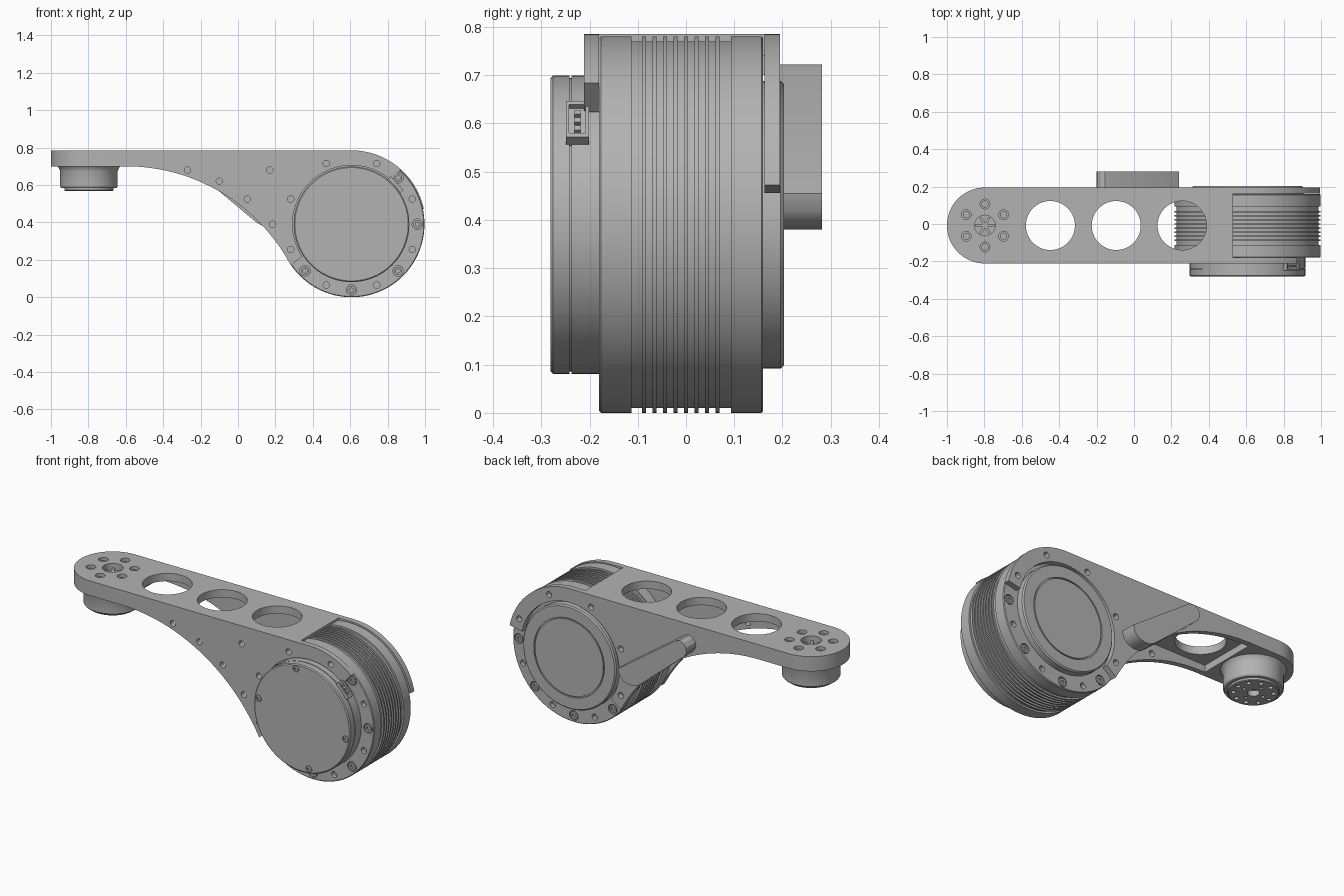
import bpy, bmesh, math
from mathutils import Matrix, Vector

cube = bpy.data.objects.get("Cube")
if cube:
    bpy.data.objects.remove(cube, do_unlink=True)

grey = bpy.data.materials.new("machined_grey")
grey.use_nodes = True
grey.diffuse_color = (0.45, 0.45, 0.45, 1)
grey.node_tree.nodes["Principled BSDF"].inputs["Base Color"].default_value = grey.diffuse_color

MX, MZ, MR = 0.607, 0.39, 0.39      # motor axis and radius
PX, PY = -0.797, -0.008             # wrist pad centre


def finish(name, bm):
    bmesh.ops.recalc_face_normals(bm, faces=bm.faces)
    mesh = bpy.data.meshes.new(name)
    bm.to_mesh(mesh)
    bm.free()
    mesh.materials.append(grey)
    ob = bpy.data.objects.new(name, mesh)
    bpy.context.collection.objects.link(ob)
    return ob


def select(ob):
    bpy.ops.object.select_all(action='DESELECT')
    ob.select_set(True)
    bpy.context.view_layer.objects.active = ob


def smooth(ob):
    select(ob)
    bpy.ops.object.shade_smooth_by_angle(angle=math.radians(30))
    return ob


def boolean(ob, tool, operation='DIFFERENCE'):
    tool.hide_render = True
    mod = ob.modifiers.new("bool", 'BOOLEAN')
    mod.operation, mod.solver, mod.object = operation, 'EXACT', tool
    select(ob)
    bpy.ops.object.modifier_apply(modifier=mod.name)
    bpy.data.objects.remove(tool, do_unlink=True)


def lathe(name, profile, centre, axis, n=96):
    """Turn (position, radius) pairs about an axis, closing both ends."""
    bm, rings = bmesh.new(), []
    for a, r in profile:
        ring = []
        for i in range(n):
            t = math.tau * i / n
            c, s = r * math.cos(t), r * math.sin(t)
            ring.append(bm.verts.new(Vector(centre) + Vector((c, a, s) if axis == 'Y' else (c, s, a))))
        rings.append(ring)
    for p, q in zip(rings, rings[1:]):
        for i in range(n):
            bm.faces.new((p[i], p[(i + 1) % n], q[(i + 1) % n], q[i]))
    bm.faces.new(rings[0])
    bm.faces.new(rings[-1])
    return finish(name, bm)


def prism(name, points, lo, hi, axis):
    """Extrude a flat outline from lo to hi along an axis."""
    bm = bmesh.new()
    put = (lambda u, v, w: (u, w, v)) if axis == 'Y' else (lambda u, v, w: (u, v, w))
    face = bm.faces.new([bm.verts.new(put(u, v, lo)) for u, v in points])
    new = bmesh.ops.extrude_face_region(bm, geom=[face])["geom"]
    bmesh.ops.translate(bm, vec=put(0, 0, hi - lo), verts=[v for v in new if isinstance(v, bmesh.types.BMVert)])
    return finish(name, bm)


def pegs(name, items, axis, n=24):
    """Many cylinders in one mesh: (x, y, z, radius, length)."""
    bm = bmesh.new()
    turn = Matrix.Rotation(math.pi / 2, 4, 'X') if axis == 'Y' else Matrix()
    for x, y, z, r, length in items:
        bmesh.ops.create_cone(bm, cap_ends=True, segments=n, radius1=r, radius2=r, depth=length,
                              matrix=Matrix.Translation((x, y, z)) @ turn)
    return finish(name, bm)


def arc(cx, cy, r, a, b, n=40):
    return [(cx + r * math.cos(math.radians(a + (b - a) * i / n)),
             cy + r * math.sin(math.radians(a + (b - a) * i / n))) for i in range(n + 1)]


def around(degrees, r=0.352):
    return [p for d in degrees for p in arc(MX, MZ, r, d, d, 1)[:1]]


# Bracket: rounded top plate, thick wrist pad and two side walls
def plate_outline(x_end):
    return arc(PX, PY, 0.203, 90, 270) + [(x_end, PY - 0.203), (x_end, PY + 0.203)]


def wall(name, y0, y1, end):
    pts = arc(MX, MZ, 0.395, 90, end, 24) + arc(MX, MZ, 0.315, end, 213, 60)
    pts += arc(-0.6, -0.3, 1.0, 28, 90) + [(-0.66, 0.70), (-0.66, 0.785)]
    return prism(name, pts, y0, y1, 'Y')


bracket = prism("arm_bracket", plate_outline(0.53), 0.74, 0.785, 'Z')
boolean(bracket, prism("pad", plate_outline(-0.62), 0.70, 0.76, 'Z'), 'UNION')
boolean(bracket, wall("front_wall", PY - 0.203, -0.18, 48), 'UNION')
boolean(bracket, wall("back_wall", 0.163, PY + 0.203, 12), 'UNION')

ring_holes = around([22.5 + 45 * i for i in range(8)])
boolean(bracket, pegs("lightening_holes", [(x, PY, 0.76, 0.131, 0.2) for x in (-0.447, -0.095, 0.257)], 'Z', 64))
bolt_spots = [(PX + 0.115 * math.cos(t), PY + 0.115 * math.sin(t))
              for t in (math.pi / 6 + math.pi / 3 * i for i in range(6))]
boolean(bracket, pegs("pad_holes", [(x, y, 0.78, 0.026, 0.1) for x, y in bolt_spots]
                      + [(PX, PY, 0.78, 0.055, 0.1)], 'Z', 32))
edge_holes = [(-0.27, 0.68), (-0.1, 0.62), (0.05, 0.525), (0.185, 0.39), (0.17, 0.68)]
boolean(bracket, pegs("front_holes", [(x, -0.2, z, 0.017, 0.1) for x, z in edge_holes + ring_holes], 'Y'))
boolean(bracket, pegs("back_holes", [(x, 0.19, z, 0.017, 0.1) for x, z in ring_holes], 'Y'))
smooth(bracket)

# Screws and star inside the wrist pad
smooth(pegs("pad_screws", [(x, y, 0.75, 0.019, 0.035) for x, y in bolt_spots], 'Z'))
smooth(pegs("pad_screw_sockets", [(x, y, 0.77, 0.01, 0.008) for x, y in bolt_spots], 'Z', 6))
bm = bmesh.new()
for i in range(3):
    bmesh.ops.create_cube(bm, size=1, matrix=Matrix.Translation((PX, PY, 0.745)) @
                          Matrix.Rotation(math.pi * i / 3, 4, 'Z') @ Matrix.Diagonal((0.1, 0.014, 0.03, 1)))
finish("pad_star", bm)

# Wrist boss under the pad
boss = lathe("wrist_boss", [(0.70, 0.168), (0.69, 0.16), (0.675, 0.154), (0.592, 0.154), (0.583, 0.148),
                            (0.583, 0.131), (0.572, 0.131), (0.568, 0.127)], (PX, PY, 0), 'Z', 64)
holes = [(PX, PY, 0.57, 0.032, 0.06)]
for count, radius, size in ((10, 0.102, 0.012), (4, 0.062, 0.009)):
    holes += [(PX + radius * math.cos(math.tau * i / count), PY + radius * math.sin(math.tau * i / count),
               0.57, size, 0.04) for i in range(count)]
boolean(boss, pegs("boss_holes", holes, 'Z', 16))
smooth(boss)

# Motor housing with cooling fins
profile = [(-0.18, 0.30), (-0.18, MR - 0.004), (-0.176, MR), (-0.113, MR), (-0.113, MR - 0.01)]
for k in range(-4, 4):
    y = 0.0218 * k
    profile += [(y - 0.004, MR - 0.01), (y - 0.004, MR), (y + 0.004, MR), (y + 0.004, MR - 0.01)]
profile += [(0.093, MR - 0.01), (0.093, MR), (0.156, MR), (0.16, MR - 0.004), (0.16, 0.29)]
motor = lathe("motor_housing", profile, (MX, 0, MZ), 'Y', 128)
front_bolts = around([45, 0, -45, -90, -135])
back_bolts = around([0, -45, -90, -135])
boolean(motor, pegs("motor_holes",
                    [(x, y, z, 0.017, 0.05) for y in (-0.18, 0.16) for x, z in ring_holes]
                    + [(x, -0.18, z, 0.028, 0.03) for x, z in front_bolts]
                    + [(x, 0.16, z, 0.028, 0.03) for x, z in back_bolts], 'Y'))
smooth(motor)

# Motor bolts with hex sockets
bolts = pegs("motor_bolts", [(x, -0.17, z, 0.022, 0.018) for x, z in front_bolts]
             + [(x, 0.15, z, 0.022, 0.018) for x, z in back_bolts], 'Y')
boolean(bolts, pegs("sockets", [(x, -0.18, z, 0.012, 0.02) for x, z in front_bolts]
                    + [(x, 0.16, z, 0.012, 0.02) for x, z in back_bolts], 'Y', 6))
smooth(bolts)

# Front cap with parting groove and four screws
cap = lathe("front_cap", [(-0.17, 0.309), (-0.237, 0.309), (-0.237, 0.304), (-0.241, 0.304), (-0.241, 0.309),
                          (-0.276, 0.309), (-0.281, 0.303)], (MX, 0, MZ), 'Y')
cap_screws = around([98, 171, -9, -81], 0.282)
boolean(cap, pegs("cap_holes", [(x, -0.281, z, 0.019, 0.014) for x, z in cap_screws], 'Y'))
smooth(cap)
screws = pegs("cap_screws", [(x, -0.275, z, 0.015, 0.009) for x, z in cap_screws], 'Y')
boolean(screws, pegs("cap_sockets", [(x, -0.28, z, 0.008, 0.01) for x, z in cap_screws], 'Y', 6))
smooth(screws)

# Back flange with circular groove
smooth(lathe("back_flange", [(0.15, 0.298), (0.196, 0.298), (0.203, 0.291), (0.203, 0.226), (0.196, 0.226),
                             (0.196, 0.219), (0.203, 0.219)], (MX, 0, MZ), 'Y'))

# Slanted cable cover on the back wall
smooth(prism("cable_cover", [(0.24, 0.455), (-0.13, 0.715), (-0.155, 0.722), (-0.18, 0.712), (-0.197, 0.69),
                             (-0.2, 0.665), (-0.185, 0.637), (0.1, 0.398), (0.13, 0.383), (0.165, 0.38),
                             (0.205, 0.392), (0.23, 0.418)], 0.18, 0.282, 'Y'))

# Cable connector on the rim of the front cap
place = Matrix.Translation((MX, -0.225, MZ)) @ Matrix.Rotation(math.radians(-42), 4, 'Y')


def block(name, boxes):
    bm = bmesh.new()
    for at, size in boxes:
        bmesh.ops.create_cube(bm, size=1, matrix=place @ Matrix.Translation(at) @ Matrix.Diagonal((*size, 1)))
    return finish(name, bm)


connector = block("connector_shell", [((0.31, 0, 0), (0.036, 0.048, 0.1))])
boolean(connector, block("connector_slot", [((0.325, 0, 0), (0.02, 0.034, 0.08))]))
block("connector_pins", [((0.318, 0, 0.022 * i), (0.014, 0.012, 0.012)) for i in (-1, 0, 1)])
